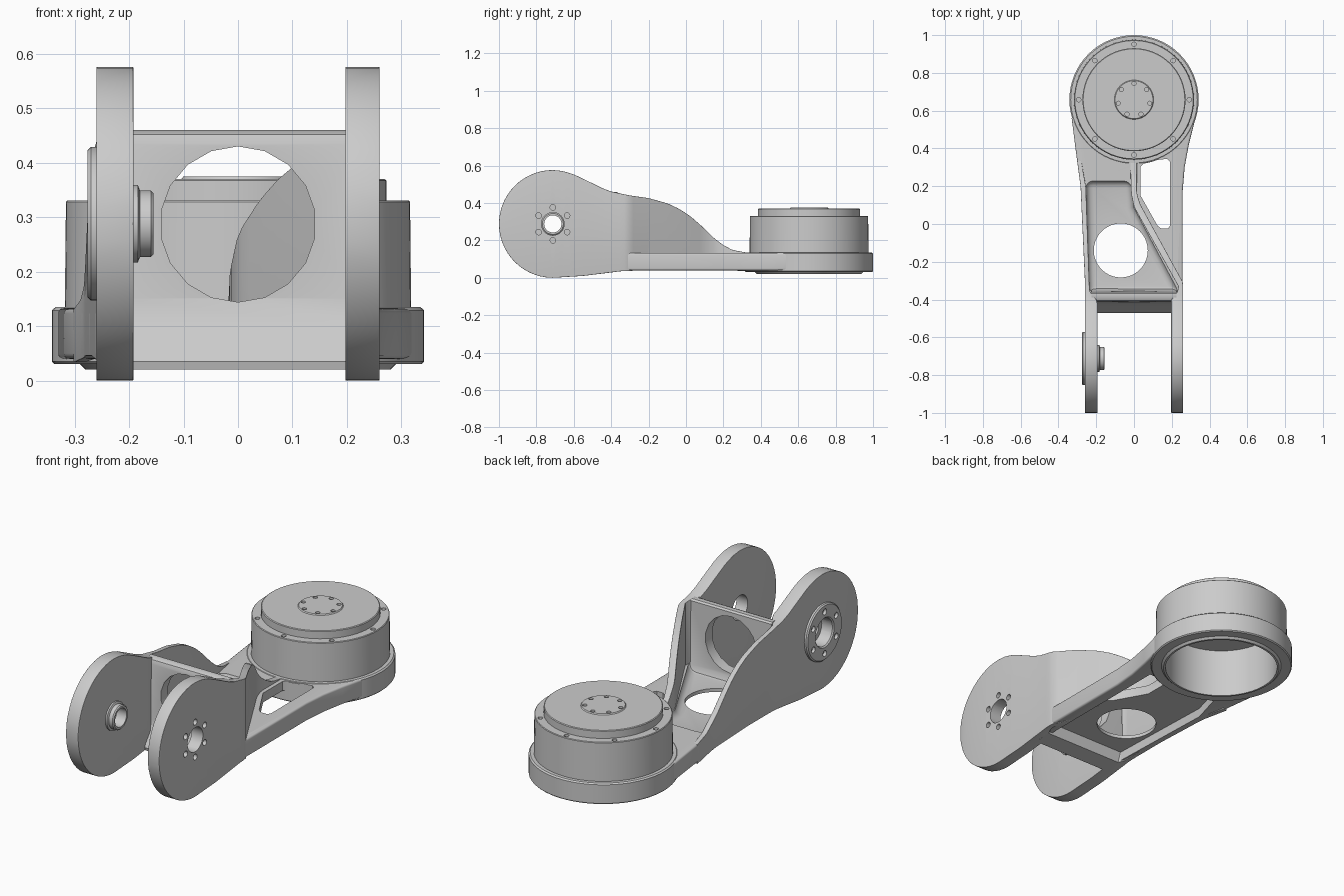
import bpy, bmesh, math
from mathutils import Matrix, Vector

cube = bpy.data.objects.get("Cube")
if cube:
    bpy.data.objects.remove(cube, do_unlink=True)

PIVOT = Vector((0, -0.712, 0.288))
MOTOR = Vector((0, 0.658, 0))


def finish(name, bm, bevel=0.0):
    bmesh.ops.remove_doubles(bm, verts=bm.verts, dist=1e-5)
    bmesh.ops.recalc_face_normals(bm, faces=bm.faces)
    mesh = bpy.data.meshes.new(name)
    bm.to_mesh(mesh)
    bm.free()
    ob = bpy.data.objects.new(name, mesh)
    bpy.context.collection.objects.link(ob)
    if bevel:
        mod = ob.modifiers.new("round", "BEVEL")
        mod.width, mod.segments, mod.angle_limit = bevel, 4, math.radians(40)
        apply(ob, mod)
    return ob


def select(ob):
    bpy.ops.object.select_all(action="DESELECT")
    ob.select_set(True)
    bpy.context.view_layer.objects.active = ob


def apply(ob, mod):
    select(ob)
    bpy.ops.object.modifier_apply(modifier=mod.name)


def cut(ob, cutters):
    for c in cutters:
        mod = ob.modifiers.new("cut", "BOOLEAN")
        mod.operation, mod.solver, mod.object = "DIFFERENCE", "EXACT", c
        apply(ob, mod)
        bpy.data.objects.remove(c, do_unlink=True)


def smooth(ob):
    select(ob)
    bpy.ops.object.shade_smooth_by_angle(angle=math.radians(35))


def lerp(points, t):
    for (a, va), (b, vb) in zip(points, points[1:]):
        if t <= b:
            return va + (vb - va) * max(0, t - a) / (b - a)
    return points[-1][1]


def rod(axis, centre, radius, length, sides=32):
    bm = bmesh.new()
    turn = Vector((0, 0, 1)).rotation_difference(Vector(axis)).to_matrix().to_4x4()
    bmesh.ops.create_cone(bm, cap_ends=True, segments=sides, radius1=radius, radius2=radius,
                          depth=length, matrix=Matrix.Translation(centre) @ turn)
    return finish("cutter", bm)


def prism(name, outline, low, high, bevel=0.0):
    bm = bmesh.new()
    face = bm.faces.new([bm.verts.new((x, y, low)) for x, y in outline])
    new = bmesh.ops.extrude_face_region(bm, geom=[face])["geom"]
    for v in new:
        if isinstance(v, bmesh.types.BMVert):
            v.co.z = high
    return finish(name, bm, bevel)


def lathe(name, profile, centre, axis=(0, 0, 1), closed=False, sides=64):
    bm = bmesh.new()
    verts = [bm.verts.new((r, 0, h)) for r, h in profile]
    pairs = list(zip(verts, verts[1:])) + ([(verts[-1], verts[0])] if closed else [])
    edges = [bm.edges.new(p) for p in pairs]
    bmesh.ops.spin(bm, geom=verts + edges, axis=(0, 0, 1), cent=(0, 0, 0),
                   angle=math.tau, steps=sides, use_duplicate=False)
    turn = Vector((0, 0, 1)).rotation_difference(Vector(axis)).to_matrix().to_4x4()
    bm.transform(Matrix.Translation(centre) @ turn)
    return finish(name, bm)


# Side silhouette shared by both walls: round head, then a falling crest
CREST = [(-0.712, 0.576), (-0.66, 0.571), (-0.6, 0.553), (-0.5, 0.505), (-0.45, 0.48),
         (-0.4, 0.461), (-0.3, 0.44), (-0.2, 0.426), (-0.1, 0.398), (-0.04, 0.37),
         (0.02, 0.332), (0.08, 0.28), (0.15, 0.212), (0.2, 0.174), (0.25, 0.148), (0.34, 0.132)]
KEEL = [(-0.712, 0), (-0.55, 0.01), (-0.35, 0.035), (-0.1, 0.045), (0.15, 0.045), (0.4, 0.03)]


def span(y):
    if y < PIVOT.y:
        h = math.sqrt(max(0, 0.288 ** 2 - (y - PIVOT.y) ** 2))
        return PIVOT.z - h, PIVOT.z + h
    return lerp(KEEL, y), lerp(CREST, y)


def wall(name, outer, inner):
    stations = [PIVOT.y - 0.288 * math.cos(i * math.pi / 28) for i in range(14)]
    stations += [PIVOT.y + (0.34 - PIVOT.y) * i / 44 for i in range(45)]
    bm, rings = bmesh.new(), []
    for y in stations:
        low, high = span(y)
        a, b = lerp(outer, y), lerp(inner, y)
        rings.append([bm.verts.new(p) for p in
                      ((a, y, low), (a, y, high), (b, y, high), (b, y, low))])
    for r, s in zip(rings, rings[1:]):
        for i in range(4):
            j = (i + 1) % 4
            bm.faces.new((r[i], r[j], s[j], s[i]))
    bm.faces.new(rings[-1])
    return finish(name, bm, 0.01)


def bolt_ring(axis, centre, radius, count, size, depth):
    a = Vector(axis)
    u = Vector((0, 0, 1)) if abs(a.z) < 0.5 else Vector((0, 1, 0))
    w = a.cross(u)
    return [rod(axis, centre + radius * (u * math.cos(t) + w * math.sin(t)), size, depth, 12)
            for t in (math.tau * i / count for i in range(count))]


def underside():
    return prism("cutter", [(-0.225, -0.385), (0.2, -0.385), (0.2, 0.36),
                            (-0.2, 0.36), (-0.245, 0.2)], -0.1, 0.086)


# Right fork plate, running back as the diagonal web
plate = wall("right_plate_and_web",
             [(-1, 0.26), (-0.31, 0.26), (0.1, 0.035), (0.16, 0.015), (0.34, 0.015)],
             [(-1, 0.197), (-0.4, 0.197), (-0.37, 0.228), (-0.33, 0.235), (0.09, 0),
              (0.16, -0.015), (0.34, -0.02)])
hub = PIVOT + Vector((0.26, 0, 0))
cut(plate, [rod((1, 0, 0), hub, 0.061, 0.3), underside()]
    + bolt_ring((1, 0, 0), hub, 0.088, 6, 0.015, 0.06))
smooth(plate)

# Left fork plate, thinning into the long side wall
plate = wall("left_plate_and_wall",
             [(-1, -0.26), (-0.3, -0.26), (0.2, -0.283), (0.34, -0.302)],
             [(-1, -0.192), (-0.41, -0.192), (-0.36, -0.235), (0.2, -0.255), (0.34, -0.28)])
cut(plate, [rod((1, 0, 0), PIVOT - Vector((0.26, 0, 0)), 0.07, 0.3)])
smooth(plate)

# Bearing flange outside and hub collar inside the left plate
flange = lathe("left_bearing_flange", [(0.069, -0.255), (0.069, -0.27), (0.075, -0.276),
               (0.135, -0.276), (0.141, -0.27), (0.141, -0.255)], PIVOT, (1, 0, 0), True)
cut(flange, bolt_ring((1, 0, 0), PIVOT - Vector((0.276, 0, 0)), 0.105, 6, 0.015, 0.03))
smooth(flange)
smooth(lathe("left_hub_collar", [(0.046, -0.21), (0.071, -0.21), (0.071, -0.184),
             (0.061, -0.18), (0.061, -0.16), (0.056, -0.155), (0.046, -0.155)],
             PIVOT, (1, 0, 0), True))

# Cross wall with its round opening and flared foot
bm = bmesh.new()
section = [(-0.36, 0.45), (-0.368, 0.458), (-0.388, 0.46), (-0.404, 0.452), (-0.41, 0.435),
           (-0.412, 0.15), (-0.425, 0.1), (-0.46, 0.055), (-0.47, 0.035), (-0.466, 0.02),
           (-0.38, 0.031), (-0.37, 0.086), (-0.34, 0.1), (-0.355, 0.13)]
ends = [[bm.verts.new((x, y, z)) for y, z in section] for x in (-0.225, 0.225)]
for end in ends:
    bm.faces.new(end)
for i in range(len(section)):
    j = (i + 1) % len(section)
    bm.faces.new((ends[0][i], ends[0][j], ends[1][j], ends[1][i]))
cross = finish("cross_wall", bm)
cut(cross, [rod((0, 1, 0), Vector((0, -0.4, 0.287)), 0.143, 0.5, 18)])
smooth(cross)

# Base with filleted sunken floor, hollow underside, floor hole and triangular window
base = prism("base", [(-0.235, -0.4), (0.235, -0.4), (0.258, -0.31), (0.258, 0.18), (0.268, 0.3),
                      (0.29, 0.42), (0.325, 0.56), (0.3, 0.66), (-0.3, 0.66), (-0.33, 0.56),
                      (-0.302, 0.34), (-0.283, 0.2), (-0.26, -0.3)], 0.04, 0.133, 0.01)
pocket = prism("cutter", [(-0.24, -0.37), (0.245, -0.37), (0, 0.09), (-0.015, 0.23),
                          (-0.257, 0.23)], 0.103, 0.4, 0.04)
window = prism("cutter", [(0.035, 0.15), (0.125, -0.01), (0.145, -0.025), (0.18, -0.025),
                          (0.19, -0.01), (0.19, 0.33), (0.175, 0.345), (0.13, 0.34),
                          (0.05, 0.32), (0.035, 0.305)], -0.1, 0.3)
cut(base, [pocket, underside(), window,
           rod((0, 0, 1), Vector((-0.07, -0.14, 0)), 0.143, 0.6, 40),
           rod((0, 0, 1), MOTOR, 0.3, 1, 64)])
smooth(base)

# Mounting ring and motor can, hollow underneath
motor = lathe("motor_and_ring", [(0, 0.27), (0.27, 0.27), (0.27, 0.02), (0.28, 0.02),
              (0.29, 0.03), (0.337, 0.03), (0.342, 0.035), (0.342, 0.129), (0.335, 0.135),
              (0.318, 0.135), (0.316, 0.328), (0.313, 0.331), (0.273, 0.331), (0.273, 0.367),
              (0.269, 0.37), (0.104, 0.37), (0.1, 0.375), (0, 0.375)], MOTOR)
cut(motor, bolt_ring((0, 0, 1), MOTOR + Vector((0, 0, 0.331)), 0.293, 8, 0.012, 0.04)
    + bolt_ring((0, 0, 1), MOTOR + Vector((0, 0, 0.375)), 0.085, 7, 0.011, 0.04))
smooth(motor)
